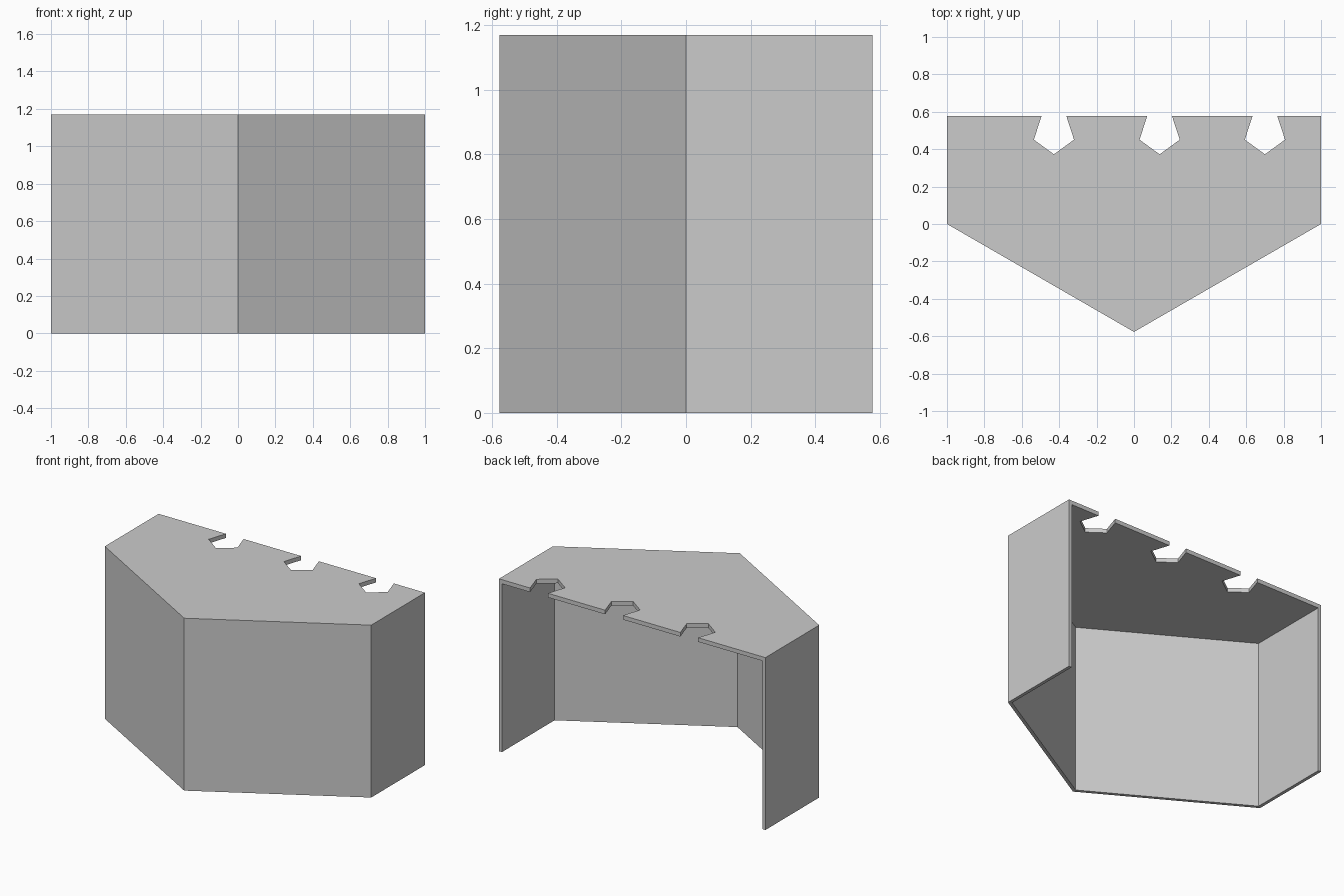
import bpy
import bmesh
from math import sin, cos, radians

cube = bpy.data.objects.get("Cube")
if cube:
    bpy.data.objects.remove(cube, do_unlink=True)

DEPTH = 0.577     # half depth, also the slope of the front walls
HEIGHT = 1.17
WALL = 0.022
ROOF = 0.028

grey = bpy.data.materials.new("light grey")
grey.use_nodes = True
grey.diffuse_color = (0.6, 0.6, 0.6, 1)
grey.node_tree.nodes["Principled BSDF"].inputs["Base Color"].default_value = (0.6, 0.6, 0.6, 1)


def prism(name, outline, bottom, top):
    """Extrude a closed xy outline between two heights."""
    bm = bmesh.new()
    face = bm.faces.new([bm.verts.new((x, y, bottom)) for x, y in outline])
    grown = bmesh.ops.extrude_face_region(bm, geom=[face])
    verts = [g for g in grown["geom"] if isinstance(g, bmesh.types.BMVert)]
    bmesh.ops.translate(bm, verts=verts, vec=(0, 0, top - bottom))
    bmesh.ops.recalc_face_normals(bm, faces=bm.faces)
    mesh = bpy.data.meshes.new(name)
    bm.to_mesh(mesh)
    bm.free()
    mesh.materials.append(grey)
    obj = bpy.data.objects.new(name, mesh)
    bpy.context.collection.objects.link(obj)
    return obj


def house_outline(inset, back):
    """Five-sided plan with a pointed front, moved inwards by inset."""
    side = 1 - inset
    apex = -DEPTH + inset / cos(radians(30))
    corner = apex + DEPTH * side
    return [(-side, back), (-side, corner), (0, apex), (side, corner), (side, back)]


# Outer body and the cavity that opens to the back and bottom
shell = prism("pointed_shell", house_outline(0, DEPTH), 0, HEIGHT)
cutters = [prism("cavity_cutter", house_outline(WALL, 1), -0.1, HEIGHT - ROOF)]

# Pentagonal notches along the back edge of the roof
R = 0.113
for cx in (-0.428, 0.137, 0.70):
    cy = DEPTH - R * cos(radians(36))
    notch = [(cx + R * sin(radians(a)), cy - R * cos(radians(a)))
             for a in (-144, -72, 0, 72, 144)]
    notch += [(notch[-1][0], 0.7), (notch[0][0], 0.7)]
    cutters.append(prism("notch_cutter", notch, 1, HEIGHT + 0.1))

bpy.context.view_layer.objects.active = shell
for cutter in cutters:
    cutter.hide_render = True
    mod = shell.modifiers.new("cut", "BOOLEAN")
    mod.operation = "DIFFERENCE"
    mod.solver = "EXACT"
    mod.object = cutter
    bpy.ops.object.modifier_apply(modifier=mod.name)
    bpy.data.objects.remove(cutter, do_unlink=True)
